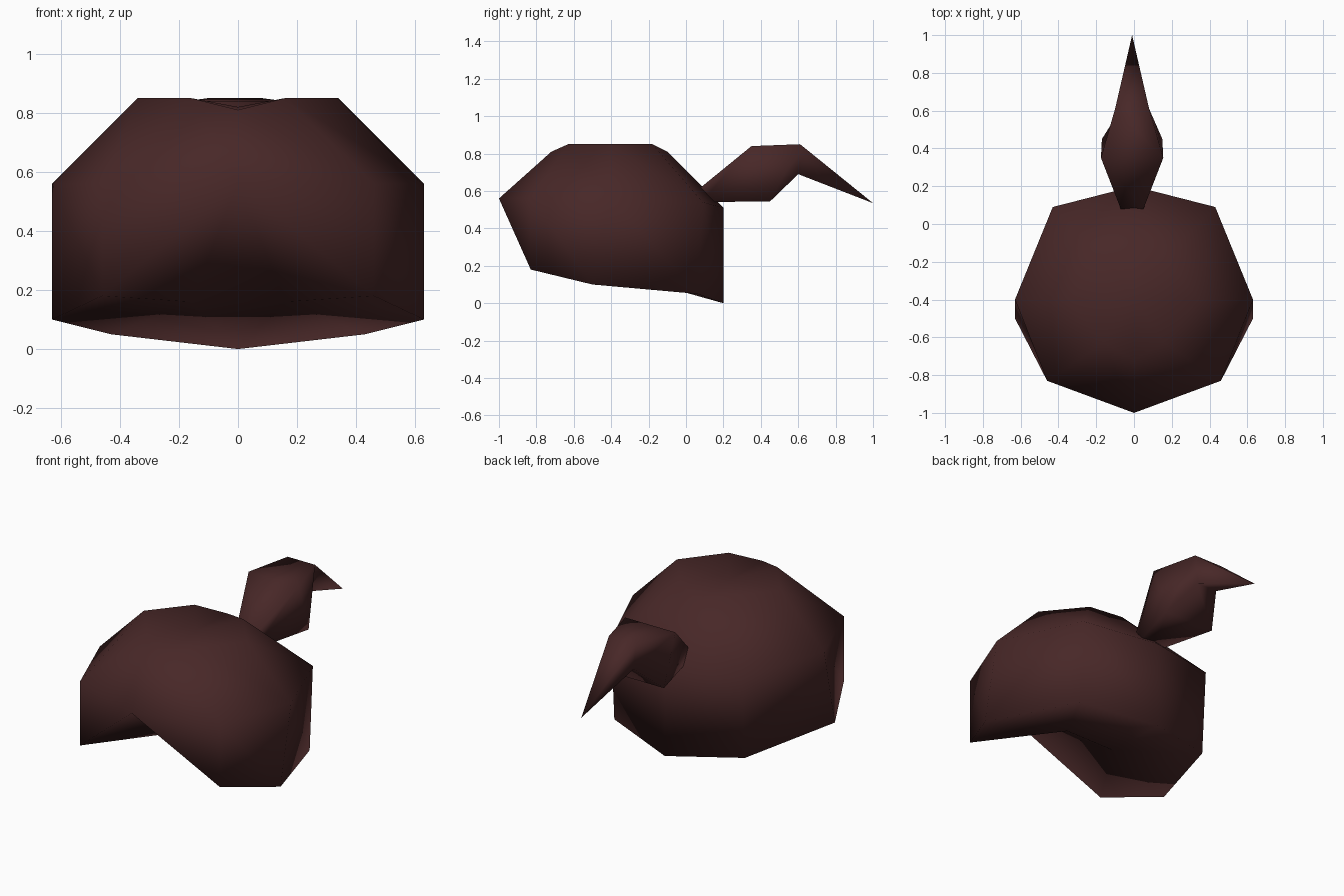
import bpy, bmesh

if "Cube" in bpy.data.objects:
    bpy.data.objects.remove(bpy.data.objects["Cube"])

brown = bpy.data.materials.new("dark brown")
brown.diffuse_color = (0.064, 0.0205, 0.0205, 1)
brown.use_nodes = True
brown.node_tree.nodes["Principled BSDF"].inputs["Base Color"].default_value = brown.diffuse_color


def ring(half):
    """Close a half outline (x >= 0) by mirroring it across x = 0."""
    return half + [(-x, y, z) for x, y, z in reversed(half) if x > 0]


def bridge(bm, a, b):
    n = len(a)
    for i in range(n):
        j = (i + 1) % n
        bm.faces.new((a[i], a[j], b[j], b[i]))


def finish(bm, name):
    bmesh.ops.remove_doubles(bm, verts=bm.verts, dist=0.001)
    bmesh.ops.recalc_face_normals(bm, faces=bm.faces)
    me = bpy.data.meshes.new(name)
    bm.to_mesh(me)
    bm.free()
    me.materials.append(brown)
    for p in me.polygons:
        p.use_smooth = True
    ob = bpy.data.objects.new(name, me)
    bpy.context.collection.objects.link(ob)
    return ob


# Rounded body: crown ring, waist ring, lower rim with an arched front
bm = bmesh.new()
crown = ring([(0, -.72, .81), (.16, -.63, .85), (.34, -.4, .85), (.16, -.18, .85), (0, -.1, .81)])
waist = ring([(0, -1, .56), (.46, -.83, .56), (.63, -.4, .56), (.43, .09, .54), (0, .2, .51)])
rim = ring([(0, -1, .56), (.46, -.83, .18), (.63, -.5, .1), (.43, .06, .05), (0, .2, 0)])
c, w, r = [[bm.verts.new(p) for p in pts] for pts in (crown, waist, rim)]
bridge(bm, c, w)
# the front tip is shared by the waist and the rim
for i in range(1, 7):
    bm.faces.new((w[i], w[i + 1], r[i + 1], r[i]))
bm.faces.new((w[0], w[1], r[1]))
bm.faces.new((w[7], w[0], r[7]))
r[0] = w[0]
bm.verts.ensure_lookup_table()

# Crown cap
top = bm.verts.new((0, -.4, .82))
for i in range(8):
    bm.faces.new((c[i], c[(i + 1) % 8], top))

# Underside: arched front hollow and belly meeting at a short edge
er, el = bm.verts.new((.16, -.37, .16)), bm.verts.new((-.16, -.37, .16))
for face in ((r[0], er, el), (r[0], r[1], er), (r[1], r[2], er), (r[7], r[0], el), (r[6], r[7], el),
             (r[2], r[3], er), (r[5], r[6], el), (er, r[3], r[4]), (el, r[4], r[5]), (er, r[4], el)):
    bm.faces.new(face)
# drop the unused duplicate tip vertex
for v in [v for v in bm.verts if not v.link_faces]:
    bm.verts.remove(v)
finish(bm, "body")

# Head: four-sided sections (top width, y, z, bottom width, y, z) ending in a pointed beak
bm = bmesh.new()
sections = [(.06, .08, .62, .06, .08, .54),
            (.165, .35, .84, .16, .45, .545),
            (.09, .61, .85, .065, .6, .69)]
loops = []
for tw, ty, tz, bw, by, bz in sections:
    pts = [(tw, ty, tz), (-tw, ty, tz), (-bw, by, bz), (bw, by, bz)]
    loops.append([bm.verts.new((x - .01, y, z)) for x, y, z in pts])
for a, b in zip(loops, loops[1:]):
    bridge(bm, a, b)
bm.faces.new(loops[0])
tip = bm.verts.new((-.01, 1, .535))
for i in range(4):
    bm.faces.new((loops[2][i], loops[2][(i + 1) % 4], tip))
finish(bm, "head_and_beak")
